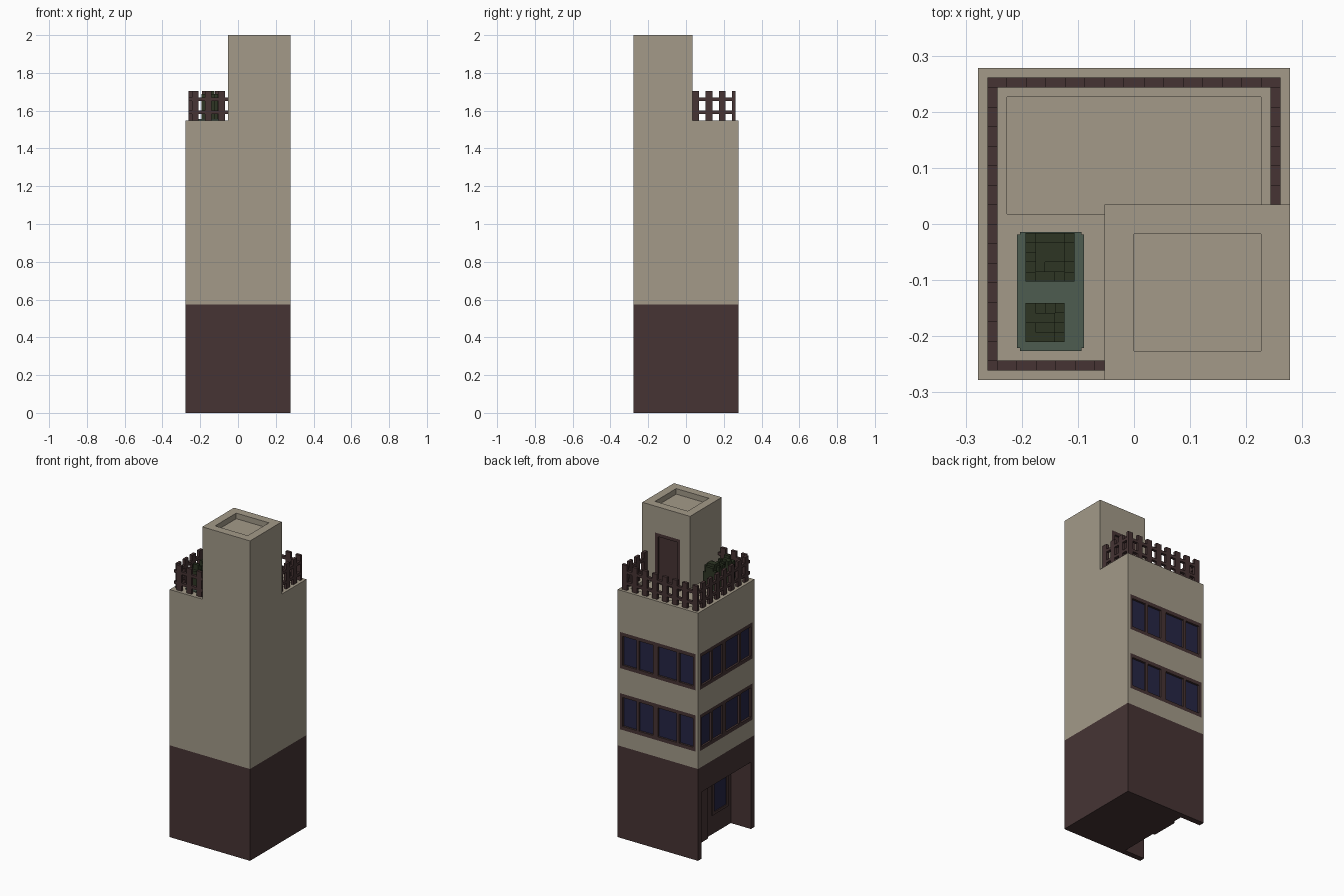
import bpy, bmesh, random

if "Cube" in bpy.data.objects:
    bpy.data.objects.remove(bpy.data.objects["Cube"])

random.seed(4)
U = 2.0 / 115.0          # one block unit; the footprint is 32 x 32 units, 115 high


def material(name, rgb):
    m = bpy.data.materials.new(name)
    m.diffuse_color = (*rgb, 1)
    m.use_nodes = True
    m.node_tree.nodes["Principled BSDF"].inputs["Base Color"].default_value = m.diffuse_color
    return m


TAN = material("tan_plaster", (0.366, 0.323, 0.25))
BROWN = material("dark_brown", (0.061, 0.034, 0.034))
NAVY = material("navy_glass", (0.019, 0.019, 0.06))
GREEN = material("dark_green", (0.026, 0.036, 0.017))
TEAL = material("grey_green", (0.074, 0.107, 0.08))


def boxes(name, parts, mat):
    """One object from boxes given as (x0, x1, y0, y1, z0, z1) in block units."""
    bm = bmesh.new()
    for x0, x1, y0, y1, z0, z1 in parts:
        for v in bmesh.ops.create_cube(bm, size=1)["verts"]:
            v.co = (((x0 if v.co.x < 0 else x1) - 16) * U,
                    ((y0 if v.co.y < 0 else y1) - 16) * U,
                    (z0 if v.co.z < 0 else z1) * U)
    me = bpy.data.meshes.new(name)
    bm.to_mesh(me)
    bm.free()
    me.materials.append(mat)
    ob = bpy.data.objects.new(name, me)
    bpy.context.collection.objects.link(ob)
    return ob


def cut(ob, parts):
    """Cut boxes out of an object and bake the result."""
    for p in parts:
        tool = boxes("cutter", [p], ob.data.materials[0])
        tool.hide_render = True
        mod = ob.modifiers.new("cut", "BOOLEAN")
        mod.operation, mod.solver, mod.object = "DIFFERENCE", "EXACT", tool
        bpy.context.view_layer.update()
        me = bpy.data.meshes.new_from_object(
            ob.evaluated_get(bpy.context.evaluated_depsgraph_get()))
        ob.modifiers.clear()
        ob.data = me
        bpy.data.objects.remove(tool)


def on_wall(side, a0, a1, d0, d1, z0, z1):
    """Box on a wall: a runs left to right seen from outside, d is depth inward."""
    if side == "back":
        return (32 - a1, 32 - a0, 32 - d1, 32 - d0, z0, z1)
    return (d0, d1, 32 - a1, 32 - a0, z0, z1)


# Upper storeys with roof recess and window openings
ROWS = [39, 61]
SIDES = ["back", "left"]
upper = boxes("upper_storeys", [(0, 32, 0, 32, 33, 89)], TAN)
cut(upper, [(3, 29, 17, 29, 87, 92)] +
    [on_wall(s, 1, 31, -1, 0.9, z, z + 13) for s in SIDES for z in ROWS])

# Window bands: frame, uneven mullions, glass
for s in SIDES:
    for i, z in enumerate(ROWS):
        bars = [on_wall(s, 1, 31, 0, 0.9, z, z + 1.3),
                on_wall(s, 1, 31, 0, 0.9, z + 11.7, z + 13)]
        for a0, a1 in [(1, 2), (7.5, 8.5), (14, 16), (23.5, 24.5), (30, 31)]:
            bars.append(on_wall(s, a0, a1, 0, 0.9, z + 1.3, z + 11.7))
        boxes(f"{s}_window_frame_{i}", bars, BROWN)
        boxes(f"{s}_window_glass_{i}",
              [on_wall(s, 2, 30, 0.7, 0.88, z + 1.3, z + 11.7)], NAVY)

# Ground floor with the open entrance bay on the left side
base = boxes("ground_floor", [(0, 32, 0, 32, 0, 33)], BROWN)
cut(base, [(-1, 8, 2, 30, -1, 24)])
boxes("bay_window_frame", [(7.5, 8, 5, 12, 7, 8), (7.5, 8, 5, 12, 18, 19),
                           (7.5, 8, 4, 5, 7, 19), (7.5, 8, 12, 13, 7, 19)], BROWN)
boxes("bay_window_glass", [(7.8, 8, 5, 12, 8, 18)], NAVY)
boxes("bay_door", [(7.2, 8, 16, 26, 0, 22)], BROWN)

# Stair tower with hollow top and a doorway facing the terrace
tower = boxes("stair_tower", [(13, 32, 0, 18, 89, 115)], TAN)
cut(tower, [(16, 29, 3, 15, 113, 117), (17, 27, 17, 19, 88, 105.5)])
boxes("terrace_door_frame", [(17, 18.2, 17, 18, 87, 105.5), (25.8, 27, 17, 18, 87, 105.5),
                             (18.2, 25.8, 17, 18, 104.3, 105.5)], BROWN)
boxes("terrace_door", [(18.2, 25.8, 16.9, 17.3, 87, 104.3)], BROWN)


# Picket fence around the roof terrace
def fence(name, along_x, fixed, lo, hi, first):
    spans = [(lo, hi, z, z + 1) for z in (91, 95)]
    p = first
    while p < hi:
        spans.append((p, min(p + 2, hi), 89, 98))
        p += 4
    boxes(name, [(a, b, fixed, fixed + 1, z0, z1) if along_x else
                 (fixed, fixed + 1, a, b, z0, z1) for a, b, z0, z1 in spans], BROWN)


fence("fence_back", True, 30, 1, 31, 1)
fence("fence_front", True, 1, 1, 13, 2)
fence("fence_left", False, 1, 1, 31, 2)
fence("fence_right", False, 30, 18, 31, 18)

# Planting bed with two blocky bushes
boxes("planting_bed", [(4, 10.9, 3.3, 14.9, 89, 89.4), (4.3, 10.6, 3, 15.2, 89, 89.39)], TEAL)


def bush(name, x0, y0, nx, ny, top):
    cells = []
    for i in range(nx):
        for j in range(ny):
            edge = i in (0, nx - 1) or j in (0, ny - 1)
            h = top - (random.choice([1, 2, 3]) if edge else random.choice([0, 0, 1]))
            cells.append((x0 + i, x0 + i + 1, y0 + j, y0 + j + 1, 89.4, h))
    boxes(name, cells, GREEN)


bush("bush_large", 4.9, 10.1, 5, 5, 98)
bush("bush_small", 4.9, 3.9, 4, 4, 98)
